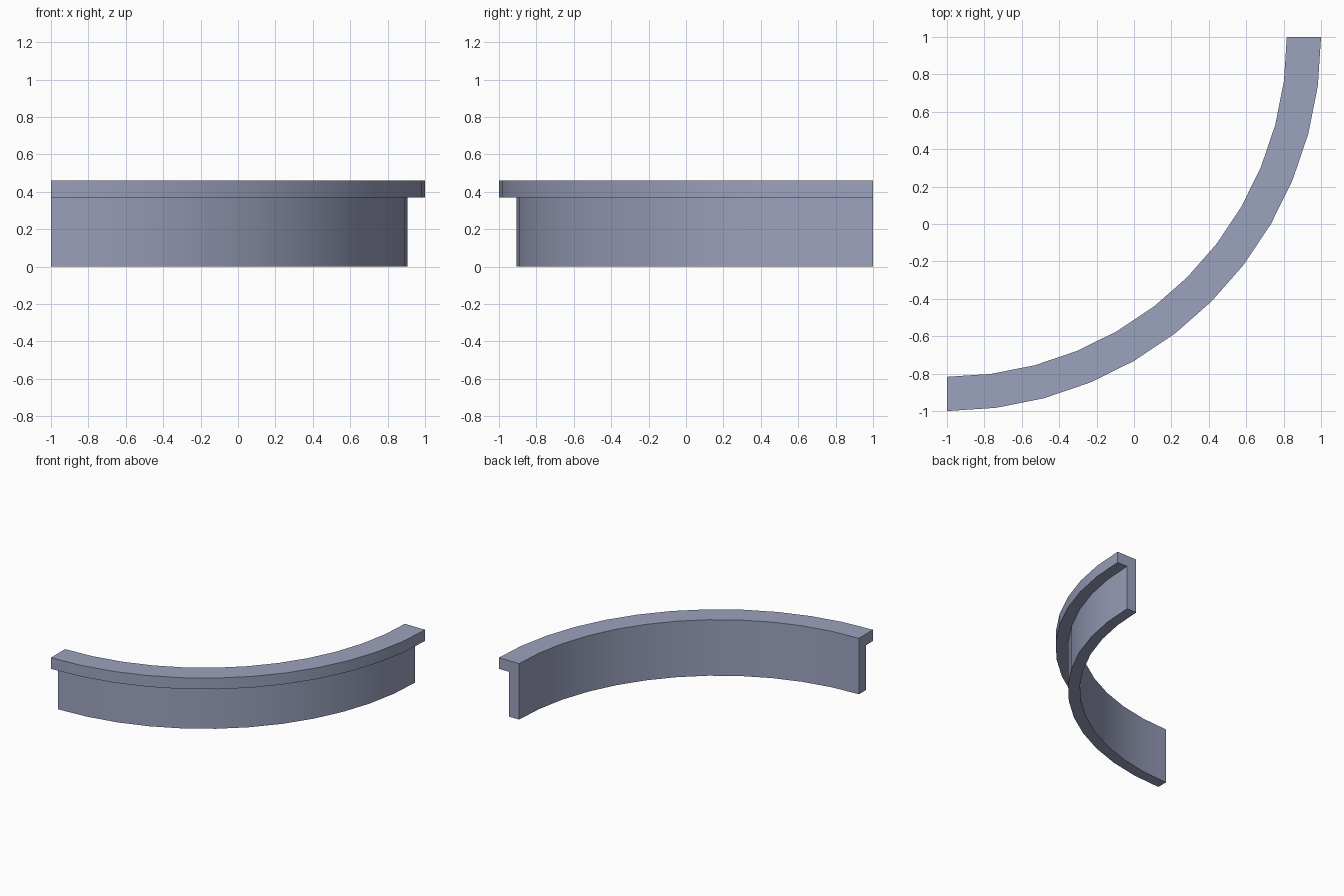
import bpy, bmesh, math
from mathutils import Vector, Matrix

if "Cube" in bpy.data.objects:
    bpy.data.objects.remove(bpy.data.objects["Cube"])

# Quarter-circle rail: an upside-down L profile swept about (-1, 1)
CENTRE = Vector((-1, 1, 0))
STEPS = 12
PROFILE = [(1.817, 0), (1.907, 0), (1.907, 0.368), (2.0, 0.368), (2.0, 0.46), (1.817, 0.46)]

bm = bmesh.new()
rings = []
for i in range(STEPS + 1):
    a = -math.pi / 2 + i * math.pi / 2 / STEPS
    rings.append([bm.verts.new(CENTRE + Vector((r * math.cos(a), r * math.sin(a), z)))
                  for r, z in PROFILE])

# side faces between neighbouring rings, then the two end caps
n = len(PROFILE)
for a, b in zip(rings, rings[1:]):
    for j in range(n):
        k = (j + 1) % n
        bm.faces.new((a[j], a[k], b[k], b[j]))
bm.faces.new(rings[0])
bm.faces.new(rings[-1])
bmesh.ops.recalc_face_normals(bm, faces=bm.faces)

mesh = bpy.data.meshes.new("curved_rail")
bm.to_mesh(mesh)
bm.free()
rail = bpy.data.objects.new("curved_rail", mesh)
bpy.context.collection.objects.link(rail)

# one blue-grey colour
mat = bpy.data.materials.new("blue_grey")
mat.diffuse_color = (0.33, 0.36, 0.51, 1)
mat.use_nodes = True
mat.node_tree.nodes["Principled BSDF"].inputs["Base Color"].default_value = mat.diffuse_color
mesh.materials.append(mat)

# smooth along the curve, sharp at the profile corners
bpy.context.view_layer.objects.active = rail
rail.select_set(True)
bpy.ops.object.shade_smooth_by_angle(angle=math.radians(30))
